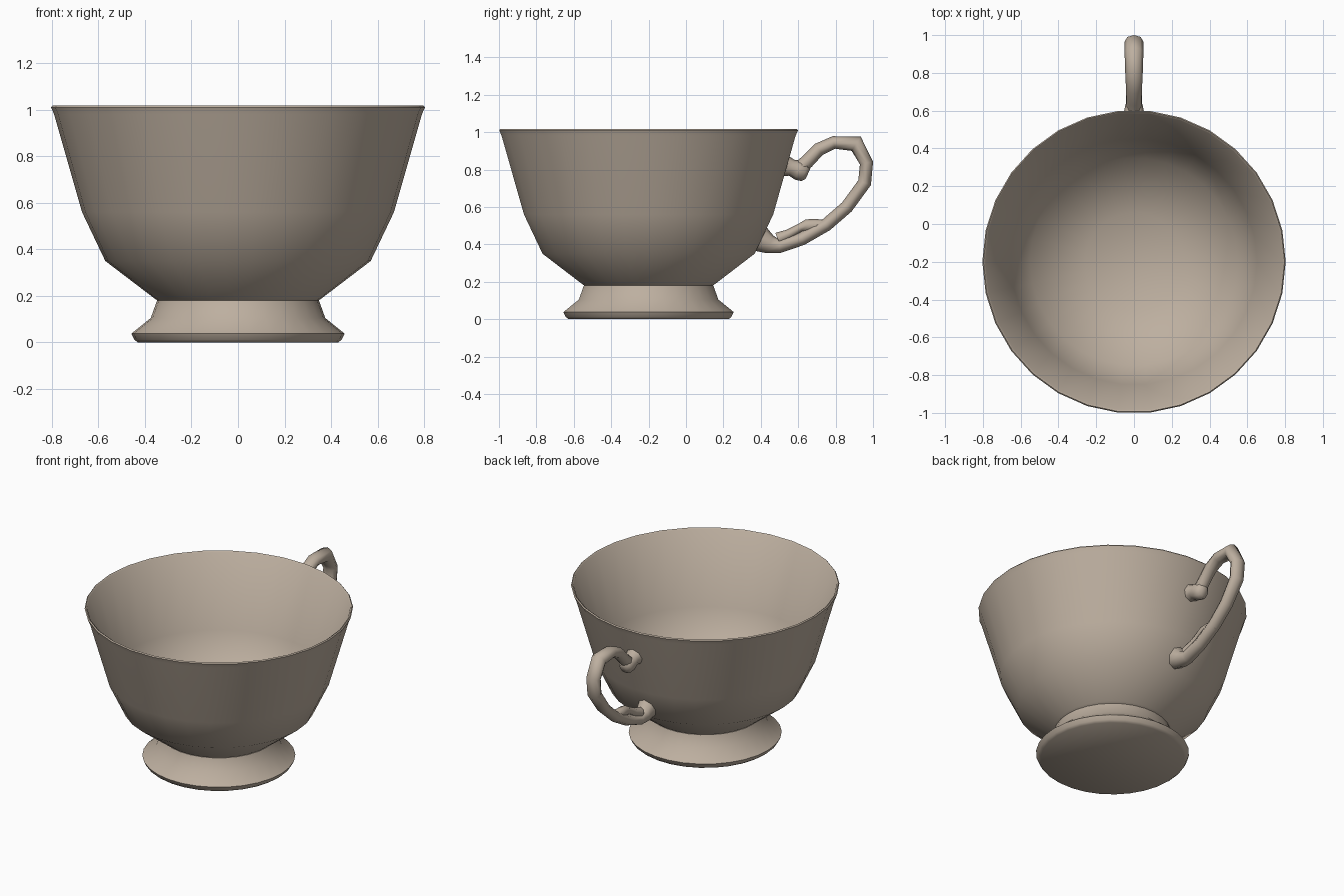
import bpy, bmesh, math
from mathutils import Vector

cube = bpy.data.objects.get("Cube")
if cube:
    bpy.data.objects.remove(cube, do_unlink=True)

SIDES = 30
CENTRE_Y = -0.2

china = bpy.data.materials.new("warm beige china")
china.use_nodes = True
colour = (0.51, 0.43, 0.35, 1)
china.diffuse_color = colour
china.node_tree.nodes["Principled BSDF"].inputs["Base Color"].default_value = colour


def finish(name, bm, angle):
    bmesh.ops.recalc_face_normals(bm, faces=bm.faces)
    mesh = bpy.data.meshes.new(name)
    bm.to_mesh(mesh)
    bm.free()
    mesh.materials.append(china)
    obj = bpy.data.objects.new(name, mesh)
    bpy.context.collection.objects.link(obj)
    bpy.ops.object.select_all(action="DESELECT")
    obj.select_set(True)
    bpy.context.view_layer.objects.active = obj
    bpy.ops.object.shade_smooth_by_angle(angle=math.radians(angle))
    return obj


def skin(bm, rings):
    """Bridge successive vertex rings and cap both ends."""
    for a, b in zip(rings, rings[1:]):
        n = len(a)
        for i in range(n):
            j = (i + 1) % n
            bm.faces.new((a[i], a[j], b[j], b[i]))
    bm.faces.new(rings[0])
    bm.faces.new(rings[-1])


def lathe(name, profile, angle=50):
    bm = bmesh.new()
    rings = []
    for r, z in profile:
        turn = [math.tau * (i + 0.5) / SIDES for i in range(SIDES)]
        rings.append([bm.verts.new((r * math.sin(t), CENTRE_Y - r * math.cos(t), z))
                      for t in turn])
    skin(bm, rings)
    return finish(name, bm, angle)


def tube(name, path, sides=8, angle=60):
    """Sweep an oval along a (y, z, half width, half thickness) path."""
    bm = bmesh.new()
    pts = [Vector((0, y, z)) for y, z, w, h in path]
    rings = []
    for k, (y, z, w, h) in enumerate(path):
        ahead = pts[min(k + 1, len(pts) - 1)] - pts[k]
        behind = pts[k] - pts[max(k - 1, 0)]
        along = (ahead.normalized() + behind.normalized()).normalized()
        across = Vector((0, -along.z, along.y))
        rings.append([])
        for i in range(sides):
            t = math.tau * i / sides
            offset = Vector((w * math.cos(t), 0, 0)) + across * h * math.sin(t)
            rings[-1].append(bm.verts.new(pts[k] + offset))
    skin(bm, rings)
    return finish(name, bm, angle)


# Bowl: outer wall up to the rim, then the inner wall down to the floor
lathe("bowl", [(0.33, 0.17), (0.36, 0.19), (0.57, 0.35), (0.67, 0.56),
               (0.79, 0.98), (0.803, 1.01), (0.797, 1.017), (0.787, 1.01),
               (0.652, 0.56), (0.55, 0.365), (0.26, 0.2)])

# Flared foot with a flat underside
lathe("foot", [(0.43, 0), (0.445, 0.012), (0.458, 0.038), (0.375, 0.105),
               (0.348, 0.18), (0.3, 0.185)])

# Ear-shaped handle loop, from the upper knob down to the lower joint
tube("handle", [(0.6, 0.8, 0.04, 0.04), (0.65, 0.845, 0.04, 0.037),
                (0.71, 0.908, 0.042, 0.036), (0.79, 0.945, 0.046, 0.034),
                (0.91, 0.938, 0.05, 0.045), (0.965, 0.835, 0.05, 0.036),
                (0.955, 0.73, 0.048, 0.036), (0.86, 0.6, 0.044, 0.035),
                (0.75, 0.505, 0.042, 0.035), (0.62, 0.43, 0.042, 0.035),
                (0.5, 0.39, 0.045, 0.037), (0.45, 0.4, 0.053, 0.05),
                (0.395, 0.43, 0.062, 0.072)])

# Upper joint: a flare on the wall, a neck and a rounded knob
tube("upper_joint", [(0.528, 0.82, 0.062, 0.058), (0.565, 0.81, 0.048, 0.045),
                     (0.6, 0.797, 0.052, 0.054), (0.635, 0.785, 0.045, 0.05),
                     (0.652, 0.777, 0.024, 0.03)])

# Small curled spur on the inside of the lower handle
tube("lower_spur", [(0.76, 0.5, 0.03, 0.03), (0.69, 0.5, 0.032, 0.036),
                    (0.645, 0.5, 0.03, 0.034), (0.61, 0.49, 0.026, 0.022),
                    (0.55, 0.455, 0.03, 0.026), (0.49, 0.43, 0.036, 0.034)])
